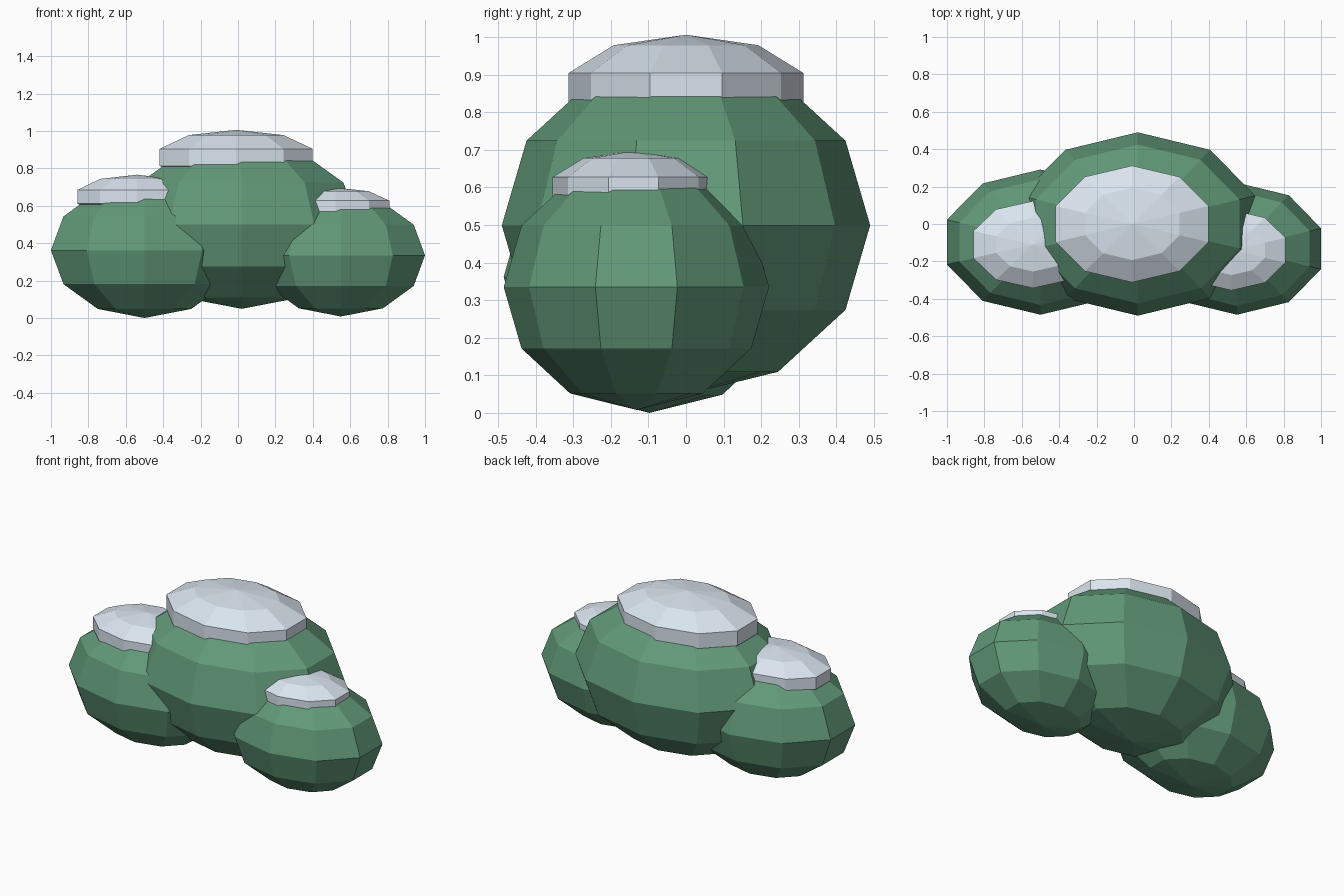
import bpy

if "Cube" in bpy.data.objects:
    bpy.data.objects.remove(bpy.data.objects["Cube"])


def material(name, color):
    m = bpy.data.materials.new(name)
    m.diffuse_color = color
    m.use_nodes = True
    m.node_tree.nodes["Principled BSDF"].inputs["Base Color"].default_value = m.diffuse_color
    return m


leaf = material("leaf_green", (0.12, 0.32, 0.19, 1))
snow = material("snow_white", (0.70, 0.78, 0.86, 1))


def blob(name, rings, center, radii, mat):
    """Low-poly flat-shaded ellipsoid with ten sides."""
    bpy.ops.mesh.primitive_uv_sphere_add(segments=10, ring_count=rings, radius=1, location=center)
    ob = bpy.context.object
    ob.name = name
    ob.scale = radii
    bpy.ops.object.transform_apply(location=False, rotation=False, scale=True)
    ob.data.materials.append(mat)
    return ob


# Three overlapping foliage clumps
blob("bush_middle", 6, (0.02, 0.0, 0.499), (0.66, 0.49, 0.45), leaf)
blob("bush_left", 6, (-0.50, -0.097, 0.362), (0.526, 0.388, 0.362), leaf)
blob("bush_right", 6, (0.55, -0.132, 0.335), (0.473, 0.353, 0.327), leaf)

# Flattened snow caps, sunk into the clump tops
blob("snow_middle", 5, (-0.01, 0.0, 0.859), (0.452, 0.328, 0.147), snow)
blob("snow_left", 5, (-0.54, -0.11, 0.648), (0.353, 0.245, 0.118), snow)
blob("snow_right", 5, (0.522, -0.14, 0.596), (0.318, 0.226, 0.101), snow)
